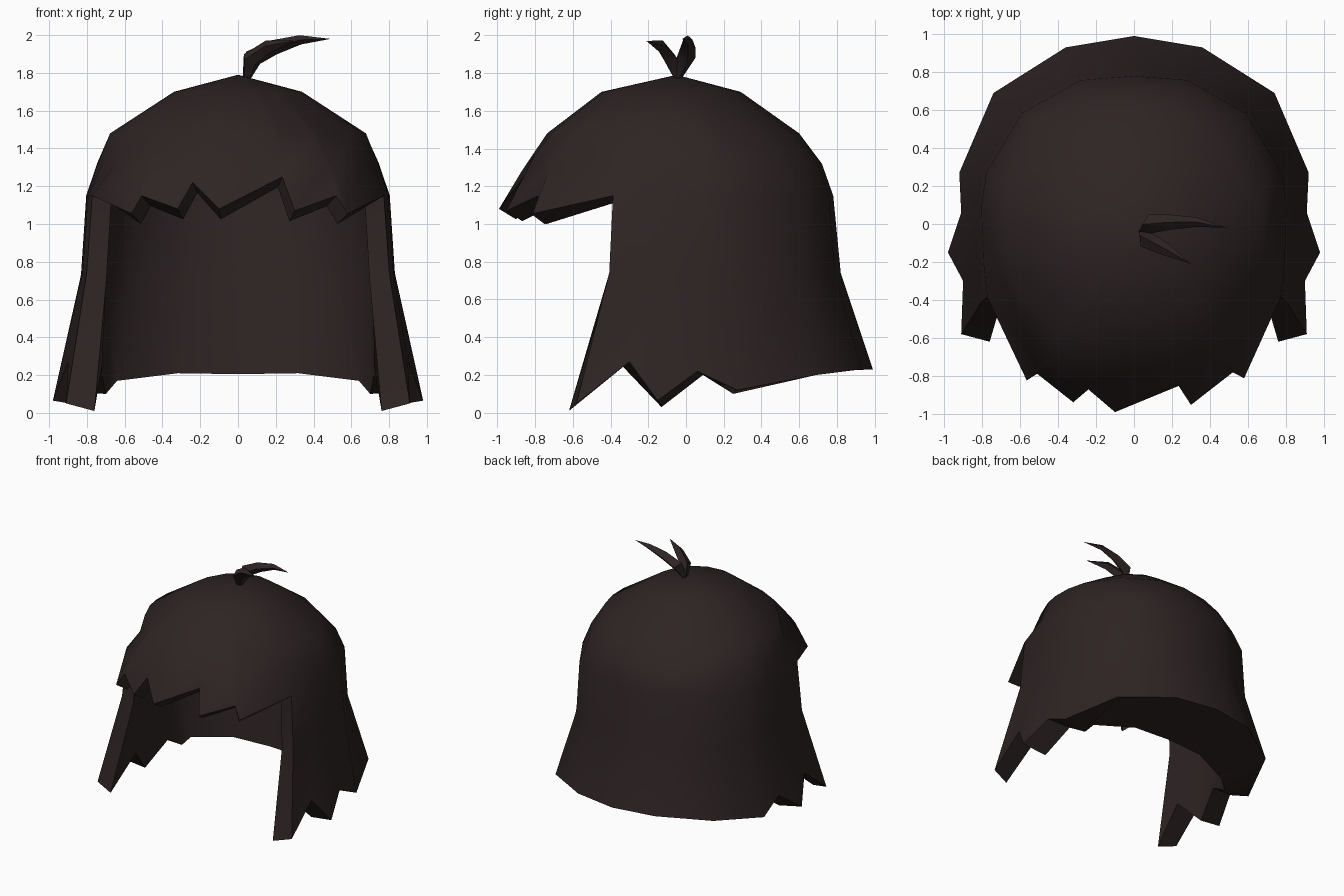
import bpy
import bmesh
from math import atan2, cos, sin, sqrt, pi, radians
from mathutils import Vector

if "Cube" in bpy.data.objects:
    bpy.data.objects.remove(bpy.data.objects["Cube"], do_unlink=True)

hair = bpy.data.materials.new("dark brown hair")
hair.use_nodes = True
colour = (0.027, 0.017, 0.017, 1)
hair.diffuse_color = colour
bsdf = hair.node_tree.nodes["Principled BSDF"]
bsdf.inputs["Base Color"].default_value = colour
bsdf.inputs["Roughness"].default_value = 0.9


def finish(name, bm, angle):
    bmesh.ops.recalc_face_normals(bm, faces=bm.faces)
    mesh = bpy.data.meshes.new(name)
    bm.to_mesh(mesh)
    bm.free()
    mesh.materials.append(hair)
    obj = bpy.data.objects.new(name, mesh)
    bpy.context.collection.objects.link(obj)
    bpy.ops.object.select_all(action='DESELECT')
    obj.select_set(True)
    bpy.context.view_layer.objects.active = obj
    bpy.ops.object.shade_smooth_by_angle(angle=radians(angle))


# Oval rings: height, half width, half depth, centre y, diagonal bulge
CROWN = [(1.70, 0.34, 0.37, -0.08, 0), (1.48, 0.68, 0.67, -0.07, 0)]
SIDES = [(1.32, 0.745, 0.74, -0.02, 0.03), (1.15, 0.80, 0.78, 0, 0.04),
         (0.74, 0.83, 0.82, 0, 0.03)]
# How far back the lining reaches at each side ring
LINING_DEPTH = (0.82, 0.72, 0.60)

# Lower hem of one half, back to front: outer point, then inner point
HEM = [((0.36, 0.93, 0.23), (0.32, 0.40, 0.21)),
       ((0.74, 0.69, 0.20), (0.64, 0.28, 0.17)),
       ((0.92, 0.27, 0.12), (0.70, 0.25, 0.10)),
       ((0.91, 0.06, 0.22), (0.72, 0.09, 0.20)),
       ((0.98, -0.15, 0.065), (0.78, -0.13, 0.03)),
       ((0.90, -0.30, 0.27), (0.72, -0.34, 0.25)),
       ((0.91, -0.58, 0.05), (0.76, -0.62, 0.01))]

# Jagged fringe, from the model's left to its right: x and height
FRINGE = [(0.58, 1.055), (0.52, 1.15), (0.30, 1.07), (0.235, 1.25),
          (-0.10, 1.08), (-0.24, 1.22), (-0.32, 1.08), (-0.51, 1.15),
          (-0.565, 1.055)]


def fringe_point(x, z):
    reach = 0.67 + (1.48 - z) * 0.64
    return Vector((x, -0.07 - sqrt(reach * reach - x * x), z))


def ring_point(a, ring, boxy):
    z, rx, ry, cy, bulge = ring
    c, s = cos(a), sin(a)
    # the side locks run nearly straight forward
    x = c if not boxy or s > 0 else (abs(c) ** 0.25) * (1 if c > 0 else -1)
    grow = bulge * abs(sin(2 * a)) if s > 0 else 0
    return Vector((x * (rx + grow), cy + s * (ry + grow), z))


def dome_lining(p, thick, drop):
    inward = Vector((p.x, p.y, 0)).normalized()
    return p - thick * inward - Vector((0, 0, drop))


def wall_lining(p, depth):
    return Vector((p.x * 0.87, p.y * depth if p.y > 0 else p.y, p.z - 0.04))


# Each column runs down from the crown as pairs of outer and inner points
def crown_pairs(a):
    points = [ring_point(a, r, False) for r in CROWN]
    return [(p, dome_lining(p, 0.06, 0.08)) for p in points]


def long_column(end, inner_end):
    a = atan2(end.y + 0.06, end.x)
    sides = [ring_point(a, r, i > 0) for i, r in enumerate(SIDES)]
    walls = [(p, wall_lining(p, d)) for p, d in zip(sides, LINING_DEPTH)]
    return crown_pairs(a) + walls + [(end, inner_end)]


def fringe_column(end):
    a = atan2(end.y + 0.06, end.x)
    pairs = crown_pairs(a)
    middle = (pairs[1][0] + end) / 2
    middle += 0.035 * abs(sin(2 * a)) * Vector((cos(a), sin(a), 0))
    return pairs + [(p, dome_lining(p, 0.09, 0.055)) for p in (middle, end)]


left = [(Vector(p), Vector(q)) for p, q in HEM]
flip = Vector((-1, 1, 1))
right = [(p * 1, q * 1) for p, q in reversed(left)]
for p, q in right:
    p.x, q.x = -p.x, -q.x
back = [(Vector((0, 0.99, 0.23)), Vector((0, 0.43, 0.205)))]
columns = [long_column(*pair) for pair in back + left]
columns += [fringe_column(fringe_point(*p)) for p in FRINGE]
columns += [long_column(*pair) for pair in right]

# Cap with side locks and fringe: outer skin, lining, and a rim between them
bm = bmesh.new()
skins = []
for skin, top in enumerate((1.79, 1.68)):
    apex = bm.verts.new((0, -0.05, top))
    strips = [[bm.verts.new(pair[skin]) for pair in col] for col in columns]
    for i, s in enumerate(strips):
        t = strips[(i + 1) % len(strips)]
        bm.faces.new((apex, s[0], t[0]))
        for k in range(min(len(s), len(t)) - 1):
            bm.faces.new((s[k], s[k + 1], t[k + 1], t[k]))
    skins.append([v for s in strips for v in s])
behind = dict(zip(*skins))
rim = [e.verts[:] for e in bm.edges if e.is_boundary and e.verts[0] in behind]
for a, b in rim:
    bm.faces.new((a, b, behind[b], behind[a]))
finish("hair_cap", bm, 60)


# Curved tufts on the crown: four-sided tapering strands
def tuft(name, path, widths):
    bm = bmesh.new()
    pts = [Vector(p) for p in path]
    reach = pts[-1] - pts[0]
    side = Vector((-reach.y, reach.x, 0)).normalized()
    loops = []
    for i, w in enumerate(widths):
        along = (pts[i + 1] - pts[max(i - 1, 0)]).normalized()
        up = along.cross(side)
        loops.append([bm.verts.new(pts[i] + w * (cos(k * pi / 2) * side
                      + sin(k * pi / 2) * up)) for k in range(4)])
    bm.faces.new(loops[0])
    tip = bm.verts.new(pts[-1])
    for a, b in zip(loops, loops[1:]):
        for k in range(4):
            bm.faces.new((a[k], a[k - 1], b[k - 1], b[k]))
    for k in range(4):
        bm.faces.new((loops[-1][k], loops[-1][k - 1], tip))
    finish(name, bm, 40)


tuft("long_tuft", [(0.04, -0.05, 1.76), (0.08, 0.0, 1.88),
                   (0.19, 0.01, 1.935), (0.33, 0.01, 1.975), (0.49, -0.02, 1.98)],
     [0.02, 0.05, 0.04, 0.025])
tuft("short_tuft", [(0.04, -0.04, 1.76), (0.06, -0.08, 1.87),
                    (0.16, -0.13, 1.94), (0.30, -0.21, 1.97)],
     [0.02, 0.045, 0.035])
